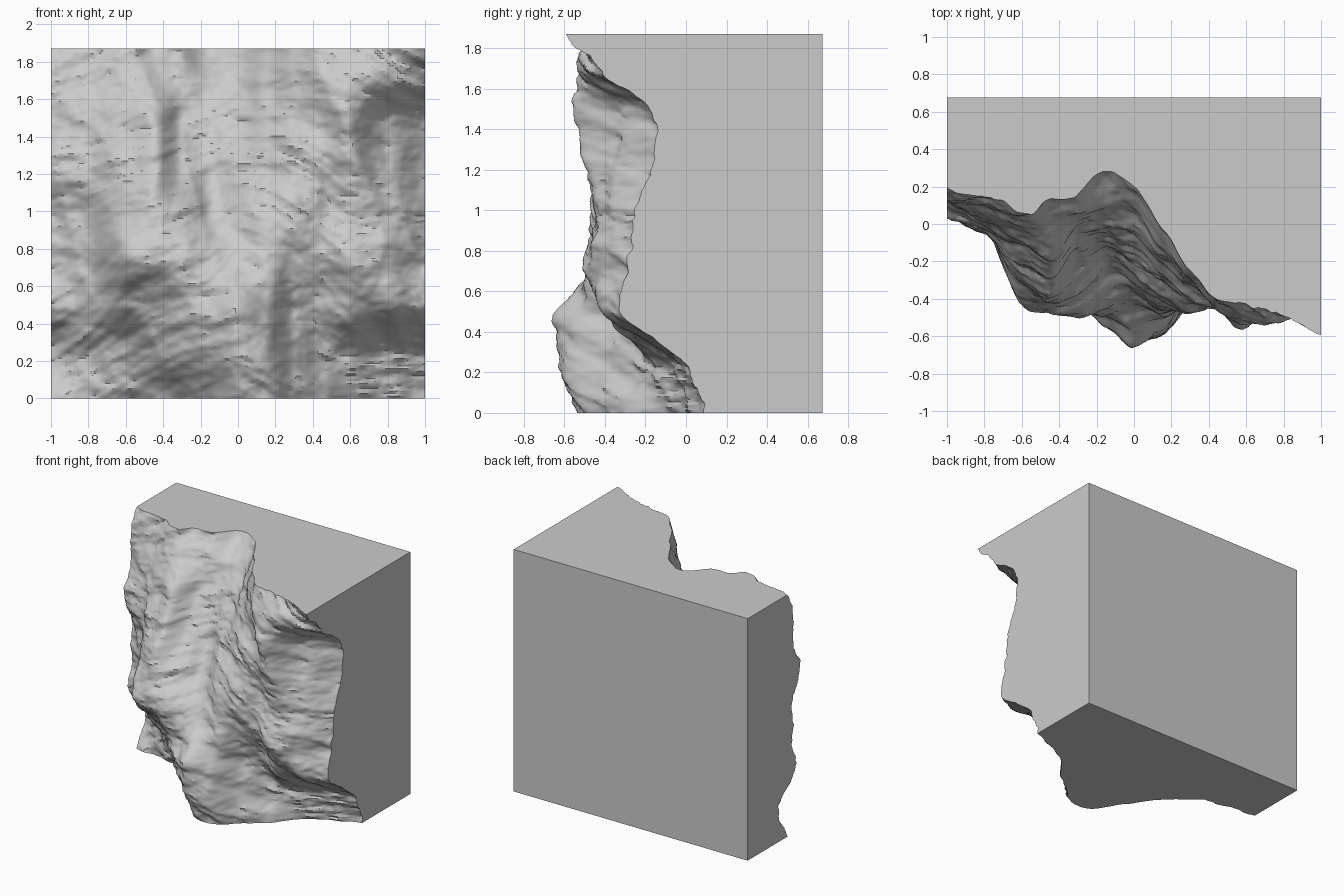
import bpy, bmesh
from mathutils import Vector, noise

if "Cube" in bpy.data.objects:
    bpy.data.objects.remove(bpy.data.objects["Cube"])

NX, NZ = 150, 140
HEIGHT, BACK = 1.87, 0.675

# Broad relief of the cliff: depth (y) at a few stations, one row per level
XS = [-1, -.8, -.6, -.45, -.3, -.15, 0, .15, .3, .45, .6, .8, 1]
LEVELS = [
    (0.00, [.19, .17, .14, .05, -.10, -.32, -.55, -.55, -.43, -.30, -.12, .00, .10]),
    (0.25, [.30, .15, .00, -.15, -.35, -.50, -.63, -.60, -.40, -.25, -.15, -.05, .00]),
    (0.50, [.08, .02, -.20, -.30, -.42, -.52, -.63, -.55, -.35, -.30, -.42, -.42, -.33]),
    (0.75, [.12, .00, -.43, -.47, -.48, -.45, -.42, -.48, -.45, -.42, -.50, -.43, -.27]),
    (1.00, [.12, -.03, -.32, -.42, -.38, -.25, -.33, -.42, -.47, -.42, -.48, -.40, -.27]),
    (1.25, [.05, -.05, -.22, -.30, -.15, -.12, -.20, -.32, -.43, -.46, -.50, -.35, -.14]),
    (1.50, [.12, .02, -.12, -.18, -.02, .00, -.05, -.20, -.35, -.45, -.55, -.32, -.17]),
    (1.70, [.12, .08, -.03, .00, .05, .12, .08, -.12, -.30, -.45, -.55, -.50, -.46]),
    (1.87, [.18, .15, .06, .11, .15, .28, .20, -.03, -.25, -.42, -.46, -.50, -.60]),
]
ZS = [lv[0] for lv in LEVELS]


def spline(ts, vs, t):
    """Smooth curve through the stations (cubic Hermite)."""
    i = max(k for k in range(len(ts) - 1) if ts[k] <= t + 1e-9)
    h = ts[i + 1] - ts[i]
    f = min(max((t - ts[i]) / h, 0), 1)

    def slope(k):
        a, b = max(k - 1, 0), min(k + 1, len(ts) - 1)
        return (vs[b] - vs[a]) / (ts[b] - ts[a]) * 0.7
    m0, m1 = slope(i) * h, slope(i + 1) * h
    return ((2*f**3 - 3*f**2 + 1) * vs[i] + (f**3 - 2*f**2 + f) * m0
            + (3*f**2 - 2*f**3) * vs[i + 1] + (f**3 - f**2) * m1)


def detail(x, z):
    """Tilted rock strata, sharp gullies and fine grain."""
    bend = 0.25 * noise.noise(Vector((x * 1.5, 3.1, z * 1.5)))
    tilt = z - 0.35 * x * (1 if x < 0 else -1) + bend
    strata = noise.fractal(Vector((x * 1.8, 7.7, tilt * 8)), 0.9, 2.1, 4)
    gully = abs(noise.noise(Vector((x * 4 + z * 1.2, 1.3, z * 2.2))))
    grain = noise.fractal(Vector((x * 9, 5.5, z * 14)), 0.8, 2.0, 3)
    return 0.028 * strata + 0.06 * (gully - 0.2) + 0.012 * grain


bm = bmesh.new()

# Rugged front sheet
grid = []
columns = [-1 + 2 * i / NX for i in range(NX + 1)]
across = [[spline(XS, lv[1], x) for lv in LEVELS] for x in columns]
for j in range(NZ + 1):
    z = HEIGHT * j / NZ
    row = []
    for x, levels in zip(columns, across):
        y = spline(ZS, levels, z) + detail(x, z)
        row.append(bm.verts.new((x, max(y, -BACK), z)))
    grid.append(row)
for j in range(NZ):
    for i in range(NX):
        bm.faces.new((grid[j][i], grid[j][i + 1], grid[j + 1][i + 1], grid[j + 1][i]))

# Flat sides, top and bottom: sweep the sheet's rim to the back plane
rim = (grid[0][:-1] + [r[-1] for r in grid[:-1]]
       + grid[-1][:0:-1] + [r[0] for r in grid[:0:-1]])
rear = [bm.verts.new((v.co.x, BACK, v.co.z)) for v in rim]
for k in range(len(rim)):
    n = (k + 1) % len(rim)
    bm.faces.new((rim[n], rim[k], rear[k], rear[n]))

# Flat back
bm.faces.new(rear[::-1])
bmesh.ops.recalc_face_normals(bm, faces=bm.faces)

mesh = bpy.data.meshes.new("rock_cliff")
bm.to_mesh(mesh)
bm.free()
cliff = bpy.data.objects.new("rock_cliff", mesh)
bpy.context.collection.objects.link(cliff)
bpy.context.view_layer.objects.active = cliff
cliff.select_set(True)
bpy.ops.object.shade_smooth_by_angle(angle=0.5)
